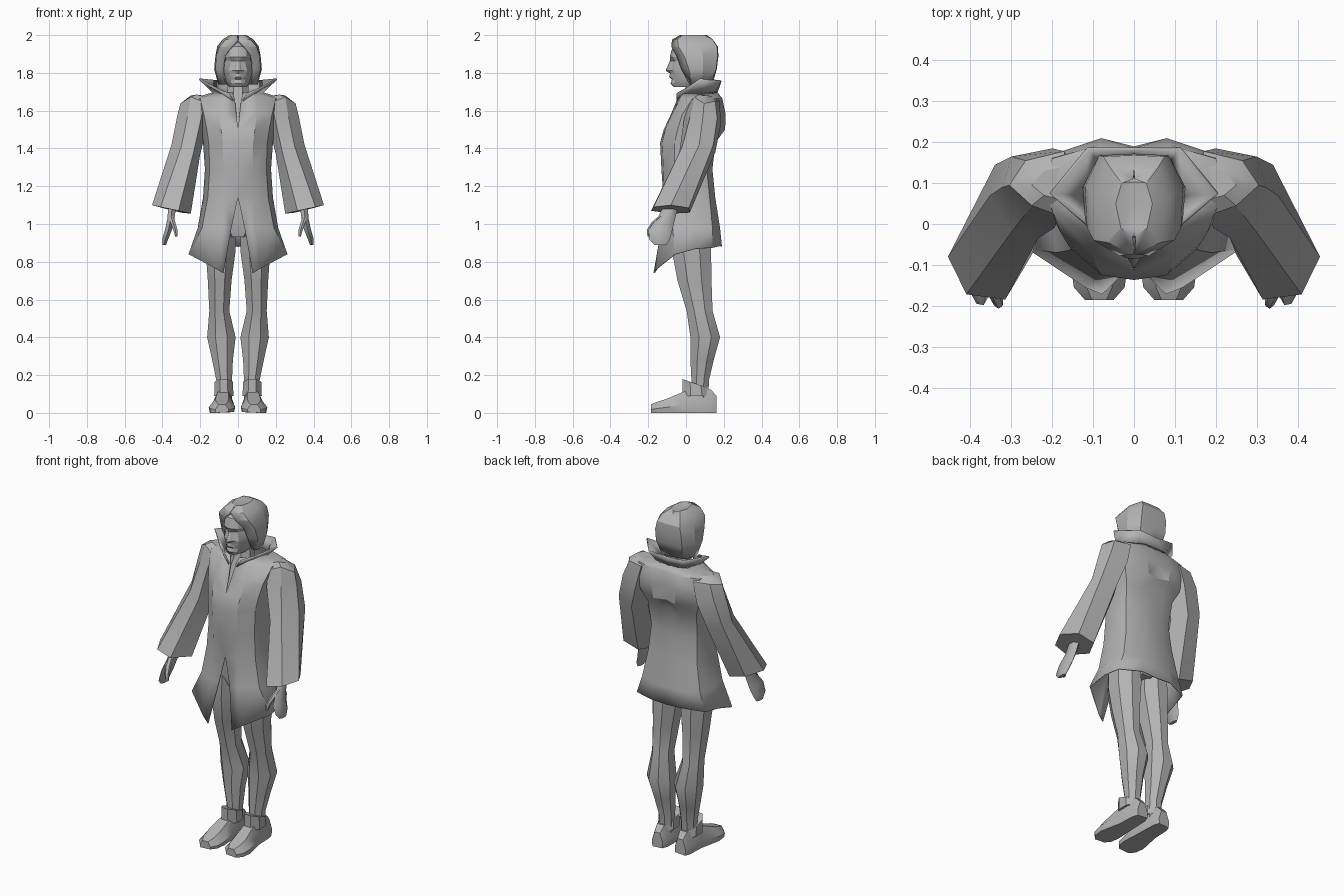
import bpy, bmesh, math

cube = bpy.data.objects.get("Cube")
if cube:
    bpy.data.objects.remove(cube, do_unlink=True)

grey = bpy.data.materials.new("plain grey")
grey.use_nodes = True
COLOUR = (0.45, 0.45, 0.45, 1)
grey.diffuse_color = COLOUR
grey.node_tree.nodes["Principled BSDF"].inputs["Base Color"].default_value = COLOUR


def surface(name, rows, closed=False, caps=False, mirror=False, thick=0, angle=32):
    """Skin rows of 3D points, listed bottom to top."""
    bm = bmesh.new()
    vs = [[bm.verts.new(p) for p in row] for row in rows]
    n = len(rows[0])
    for lo, hi in zip(vs, vs[1:]):
        for i in range(n if closed else n - 1):
            j = (i + 1) % n
            bm.faces.new((lo[i], lo[j], hi[j], hi[i]))
    if caps:
        bm.faces.new(vs[0][::-1])
        bm.faces.new(vs[-1])
        bmesh.ops.recalc_face_normals(bm, faces=bm.faces)
    me = bpy.data.meshes.new(name)
    bm.to_mesh(me)
    bm.free()
    me.materials.append(grey)
    me.shade_smooth()
    me.set_sharp_from_angle(angle=math.radians(angle))
    ob = bpy.data.objects.new(name, me)
    bpy.context.collection.objects.link(ob)
    if mirror:
        m = ob.modifiers.new("mirror", 'MIRROR')
        m.use_clip = True
        m.merge_threshold = 0.001
    if thick:
        s = ob.modifiers.new("thickness", 'SOLIDIFY')
        s.thickness = thick
        s.offset = -1
    return ob


def level(z, *xy):
    return [(x, y, z) for x, y in xy]


def oval(cx, cy, z, rx, ry, n=8):
    return [(cx + rx * math.cos(math.tau * (i + .5) / n) * 1.06,
             cy + ry * math.sin(math.tau * (i + .5) / n) * 1.06, z) for i in range(n)]


def flip(rows, s):
    return [[(s * x, y, z) for x, y, z in r] for r in rows]


# Coat body: half outline from front centre round to back centre, slit at the front hem
skirt = [
    [(.078, -.172, .74), (.12, -.155, .765), (.262, -.06, .84), (.25, .05, .87),
     (.225, .14, .875), (.1, .19, .885), (0, .19, .88)],
    level(.98, (.035, -.13), (.09, -.13), (.19, -.07), (.213, .04), (.19, .14), (.09, .18), (0, .18)),
    level(1.14, (0, -.12), (.08, -.115), (.16, -.065), (.185, .04), (.16, .125), (.08, .155), (0, .155)),
    level(1.29, (0, -.13), (.08, -.12), (.15, -.06), (.175, .04), (.15, .11), (.07, .14), (0, .14)),
]
chest = [
    level(1.43, (0, -.137), (.08, -.125), (.155, -.06), (.185, .05), (.16, .13), (.07, .155), (0, .14)),
    level(1.50, (0, -.118), (.09, -.11), (.165, -.045), (.195, .06), (.19, .155), (.07, .207), (0, .185)),
    level(1.58, (.008, -.08), (.1, -.075), (.18, -.02), (.21, .08), (.2, .17), (.08, .21), (0, .19)),
    level(1.665, (.018, -.045), (.1, -.03), (.2, .035), (.235, .09), (.2, .16), (.09, .192), (0, .185)),
    level(1.70, (.03, -.03), (.07, -.01), (.11, .04), (.125, .08), (.11, .14), (.06, .165), (0, .165)),
]
surface("coat_body", skirt + chest, mirror=True, thick=.006)

# Tall flared collar
surface("collar", [
    [(.02, -.05, 1.64), (.07, -.01, 1.675), (.125, .07, 1.685), (.085, .15, 1.69), (0, .165, 1.69)],
    [(.055, -.05, 1.69), (.115, -.005, 1.715), (.207, .075, 1.765), (.115, .187, 1.757), (0, .187, 1.752)],
], mirror=True, thick=.008, angle=20)

# Neck and upper chest inside the coat
surface("neck", [oval(0, .02, 1.46, .09, .1), oval(0, .04, 1.60, .08, .085),
                 oval(0, .055, 1.68, .058, .06), oval(0, .055, 1.80, .055, .06)], True, True)

# Head with modelled face
surface("head", [
    level(1.725, (0, -.066), (.015, -.064), (.03, -.05), (.045, 0), (.04, .05), (0, .08)),
    level(1.745, (0, -.082), (.018, -.076), (.036, -.058), (.058, -.005), (.06, .05), (0, .12)),
    level(1.765, (0, -.074), (.017, -.071), (.038, -.057), (.064, -.01), (.07, .05), (0, .13)),
    level(1.778, (0, -.090), (.014, -.083), (.04, -.058), (.068, -.01), (.072, .05), (0, .14)),
    level(1.797, (0, -.084), (.016, -.077), (.045, -.059), (.072, -.01), (.078, .05), (0, .15)),
    level(1.812, (0, -.108), (.017, -.081), (.049, -.062), (.075, -.01), (.08, .05), (0, .15)),
    level(1.862, (0, -.086), (.013, -.068), (.036, -.056), (.075, -.01), (.08, .05), (0, .15)),
    level(1.885, (0, -.086), (.02, -.083), (.045, -.069), (.076, -.01), (.08, .06), (0, .15)),
    level(1.94, (0, -.07), (.02, -.068), (.045, -.053), (.072, 0), (.07, .06), (0, .14)),
    level(1.97, (0, -.03), (.02, -.03), (.03, -.02), (.05, .02), (.04, .07), (0, .11)),
], mirror=True, angle=25)

# Chin-length hair with an open face and a centre parting
surface("hair", [
    level(1.738, (.075, .02), (.1, .035), (.105, .08), (.07, .13), (0, .14)),
    level(1.82, (.083, -.025), (.12, .015), (.126, .09), (.085, .16), (0, .163)),
    level(1.89, (.072, -.05), (.115, -.01), (.12, .09), (.085, .168), (0, .172)),
    level(1.94, (.036, -.078), (.098, -.04), (.11, .08), (.075, .165), (0, .168)),
    level(1.977, (.002, -.074), (.065, -.045), (.082, .06), (.06, .14), (0, .142)),
    level(2.0, (.004, -.03), (.032, -.01), (.045, .05), (.03, .1), (.002, .11)),
    level(1.99, (0, -.03), (0, -.01), (0, .05), (0, .1), (0, .11)),
], mirror=True, thick=.014, angle=25)

# Hips hidden beneath the coat
surface("hips", [oval(0, .03, .93, .07, .08), oval(0, .03, 1.0, .15, .1),
                 oval(0, .02, 1.15, .14, .09)], True, True)

sleeve = [
    [(.315, -.185, 1.07), (.41, -.172, 1.09), (.455, -.08, 1.10),
     (.40, .015, 1.085), (.30, .02, 1.06), (.25, -.075, 1.055)],
    [(.235, -.035, 1.38), (.30, -.02, 1.41), (.352, .07, 1.42),
     (.34, .145, 1.42), (.25, .155, 1.38), (.20, .07, 1.37)],
    [(.195, -.01, 1.56), (.265, .025, 1.58), (.322, .09, 1.57),
     (.30, .165, 1.56), (.2, .185, 1.53), (.165, .08, 1.51)],
    [(.18, .02, 1.645), (.25, .045, 1.672), (.305, .095, 1.638),
     (.265, .155, 1.65), (.17, .178, 1.65), (.14, .1, 1.64)],
    [(.18, .06, 1.675), (.22, .07, 1.685), (.25, .095, 1.68),
     (.22, .13, 1.678), (.17, .14, 1.675), (.15, .1, 1.675)],
]
hand = [oval(*r, n=6) for r in (
    (.39, -.135, .89, .010, .03), (.385, -.14, .92, .017, .052), (.368, -.135, .97, .02, .06),
    (.355, -.105, 1.03, .02, .045), (.345, -.07, 1.12, .025, .033))]
thumb = [oval(*r, n=6) for r in (
    (.327, -.195, .935, .006, .009), (.332, -.19, .97, .012, .016),
    (.345, -.16, 1.01, .014, .02), (.355, -.12, 1.045, .012, .02))]
leg = [oval(*r) for r in (
    (.073, .075, .07, .042, .045), (.073, .075, .17, .042, .047), (.082, .085, .28, .056, .063),
    (.088, .102, .40, .077, .08), (.099, .072, .54, .054, .07), (.097, .045, .70, .064, .092),
    (.092, .03, .85, .08, .105), (.09, .03, 1.04, .08, .095))]

# Shoe sections from heel to toe: y, centre x, half width, top height
shoe = []
for y, cx, w, top in ((.162, .075, .035, .09), (.13, .075, .048, .125), (.03, .075, .052, .125),
                      (-.03, .08, .06, .105), (-.10, .085, .07, .075),
                      (-.155, .085, .062, .058), (-.186, .085, .035, .045)):
    shoe.append([(cx - w * .92, y, 0.004), (cx + w * .92, y, 0.0), (cx + w, y, top * .4),
                 (cx + w * .5, y, top), (cx - w * .5, y, top), (cx - w, y, top * .4)])

# Ankle cuff, taller at the front
cuff = [oval(.075, .055, .09, .052, .075),
        [(x, y, .155 - (y - .05) * .35) for x, y, _ in oval(.075, .05, 0, .049, .07)]]

# Paired limbs
for side, s in (("left", 1), ("right", -1)):
    for part, rows, angle in (("sleeve", sleeve, 30), ("hand", hand, 40), ("thumb", thumb, 40),
                              ("leg", leg, 35), ("shoe", shoe, 30), ("ankle_cuff", cuff, 30)):
        surface(f"{side}_{part}", flip(rows, s), True, True, angle=angle)
